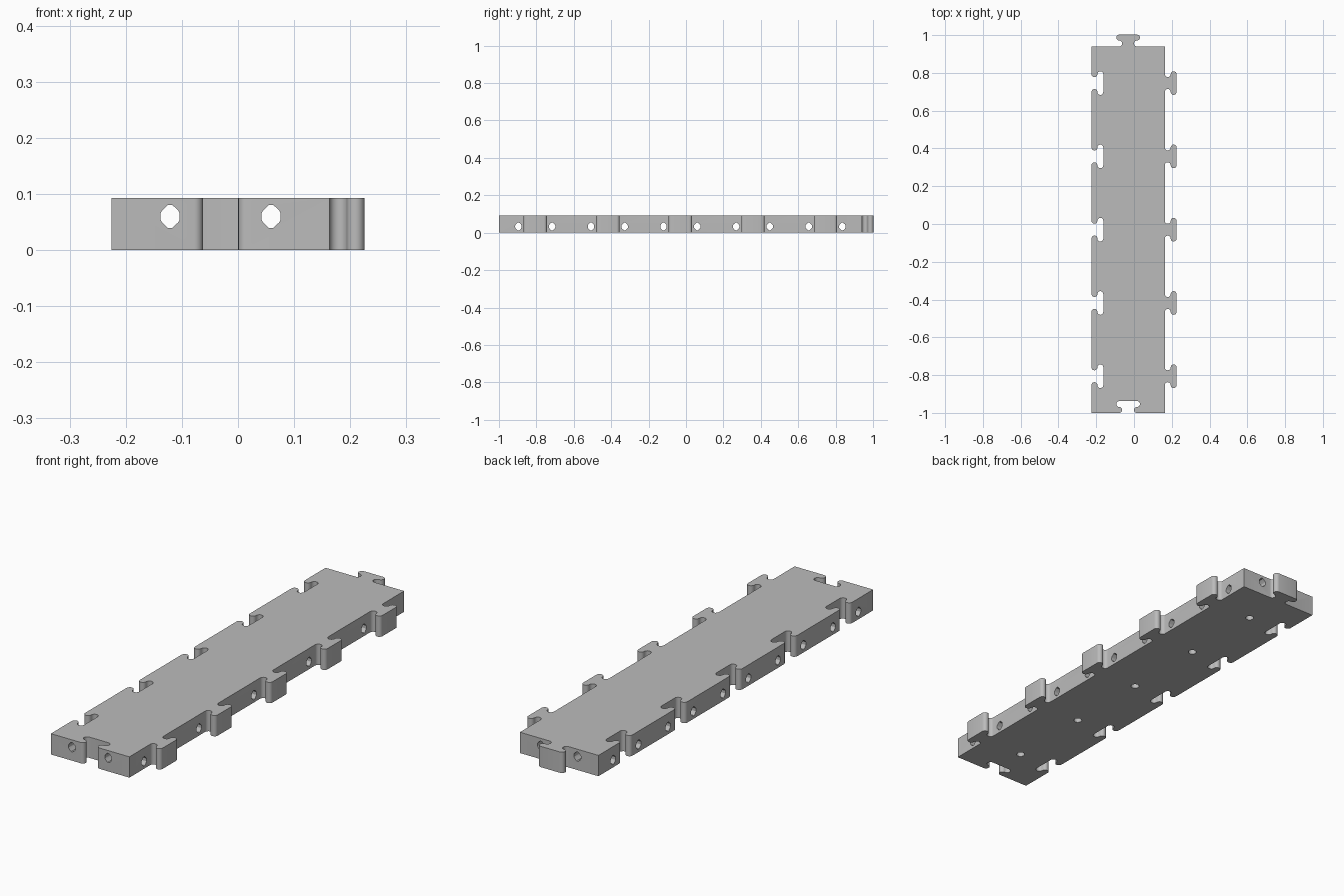
import bpy, bmesh, math
from mathutils import Matrix, Vector

if "Cube" in bpy.data.objects:
    bpy.data.objects.remove(bpy.data.objects["Cube"], do_unlink=True)

TILE = 0.388          # one square module
COUNT = 5
HEIGHT = 0.093
LEFT, FRONT = -0.225, -1.0
RIGHT, BACK = LEFT + TILE, FRONT + TILE * COUNT
MID = (LEFT + RIGHT) / 2
CENTERS = [FRONT + TILE * (i + 0.5) for i in range(COUNT)]

grey = bpy.data.materials.new("matte grey")
grey.use_nodes = True
colour = (0.5, 0.5, 0.5, 1)
grey.diffuse_color = colour
grey.node_tree.nodes["Principled BSDF"].inputs["Base Color"].default_value = colour


def connector(r=0.0156, steps=10):
    """Dovetail outline as (along, outward): concave neck, then rounded head."""
    half = []
    for i in range(steps + 1):
        a = -math.pi / 2 + math.pi * i / steps
        half.append((-0.047 + r * math.cos(a), r + r * math.sin(a)))
    for i in range(1, steps + 1):
        a = -math.pi / 2 - math.pi * i / steps
        half.append((-0.047 + r * math.cos(a), 3 * r + r * math.sin(a)))
    return half + [(-t, d) for t, d in reversed(half)]


def edge(start, direction, count, sign):
    """Side of the outline with a tab (sign 1) or slot (sign -1) per module."""
    start, along = Vector(start), Vector(direction)
    out = Vector((along.y, -along.x))
    points = [start]
    for i in range(count):
        mid = start + along * TILE * (i + 0.5)
        points += [mid + along * t + out * d * sign for t, d in connector()]
    return points


def prism(bm, points, depth, matrix=Matrix()):
    """Extrude a flat outline along its local z."""
    low = [bm.verts.new(matrix @ Vector((p[0], p[1], 0))) for p in points]
    high = [bm.verts.new(matrix @ Vector((p[0], p[1], depth))) for p in points]
    bm.faces.new(low[::-1])
    bm.faces.new(high)
    n = len(points)
    for i in range(n):
        j = (i + 1) % n
        bm.faces.new((low[i], low[j], high[j], high[i]))


def make_object(name, bm):
    bmesh.ops.recalc_face_normals(bm, faces=bm.faces)
    mesh = bpy.data.meshes.new(name)
    bm.to_mesh(mesh)
    bm.free()
    mesh.materials.append(grey)
    obj = bpy.data.objects.new(name, mesh)
    bpy.context.collection.objects.link(obj)
    return obj


# Interlocking plate
bm = bmesh.new()
outline = (edge((LEFT, FRONT), (1, 0), 1, -1)
           + edge((RIGHT, FRONT), (0, 1), COUNT, 1)
           + edge((RIGHT, BACK), (-1, 0), 1, 1)
           + edge((LEFT, BACK), (0, -1), COUNT, -1))
prism(bm, outline, HEIGHT)
plate = make_object("interlocking_plate", bm)

# Through-hole section, pointed at top and bottom
quarter = [(0.017, 0.006), (0.014, 0.011), (0.004, 0.0205)]
upper = quarter + [(-x, y) for x, y in reversed(quarter)]
diamond = upper + [(-x, -y) for x, y in upper]

# Lengthwise holes
long_bm = bmesh.new()
for offset in (-0.09, 0.09):
    prism(long_bm, diamond, 2.4, Matrix.Translation((MID + offset, 1.2, 0.06))
          @ Matrix.Rotation(math.pi / 2, 4, 'X'))

# Crosswise holes, two per module
cross_bm = bmesh.new()
basis = Matrix(((0, 0, 1, 0), (1, 0, 0, 0), (0, 1, 0, 0), (0, 0, 0, 1)))
for y in CENTERS:
    for offset in (-0.09, 0.09):
        prism(cross_bm, diamond, 0.8,
              Matrix.Translation((-0.4, y + offset, 0.033)) @ basis)

# Blind round holes in the underside
blind_bm = bmesh.new()
for y in CENTERS:
    bmesh.ops.create_cone(blind_bm, cap_ends=True, segments=24, radius1=0.0175,
                          radius2=0.0175, depth=0.12,
                          matrix=Matrix.Translation((MID, y, 0)))

cutters = [make_object("lengthwise_hole_cutter", long_bm),
           make_object("crosswise_hole_cutter", cross_bm),
           make_object("underside_hole_cutter", blind_bm)]

bpy.ops.object.select_all(action='DESELECT')
plate.select_set(True)
bpy.context.view_layer.objects.active = plate
for cutter in cutters:
    cutter.hide_render = True
    mod = plate.modifiers.new(cutter.name, 'BOOLEAN')
    mod.operation = 'DIFFERENCE'
    mod.solver = 'EXACT'
    mod.object = cutter
    bpy.ops.object.modifier_apply(modifier=mod.name)
    bpy.data.objects.remove(cutter, do_unlink=True)

bpy.ops.object.shade_smooth_by_angle(angle=math.radians(30))
